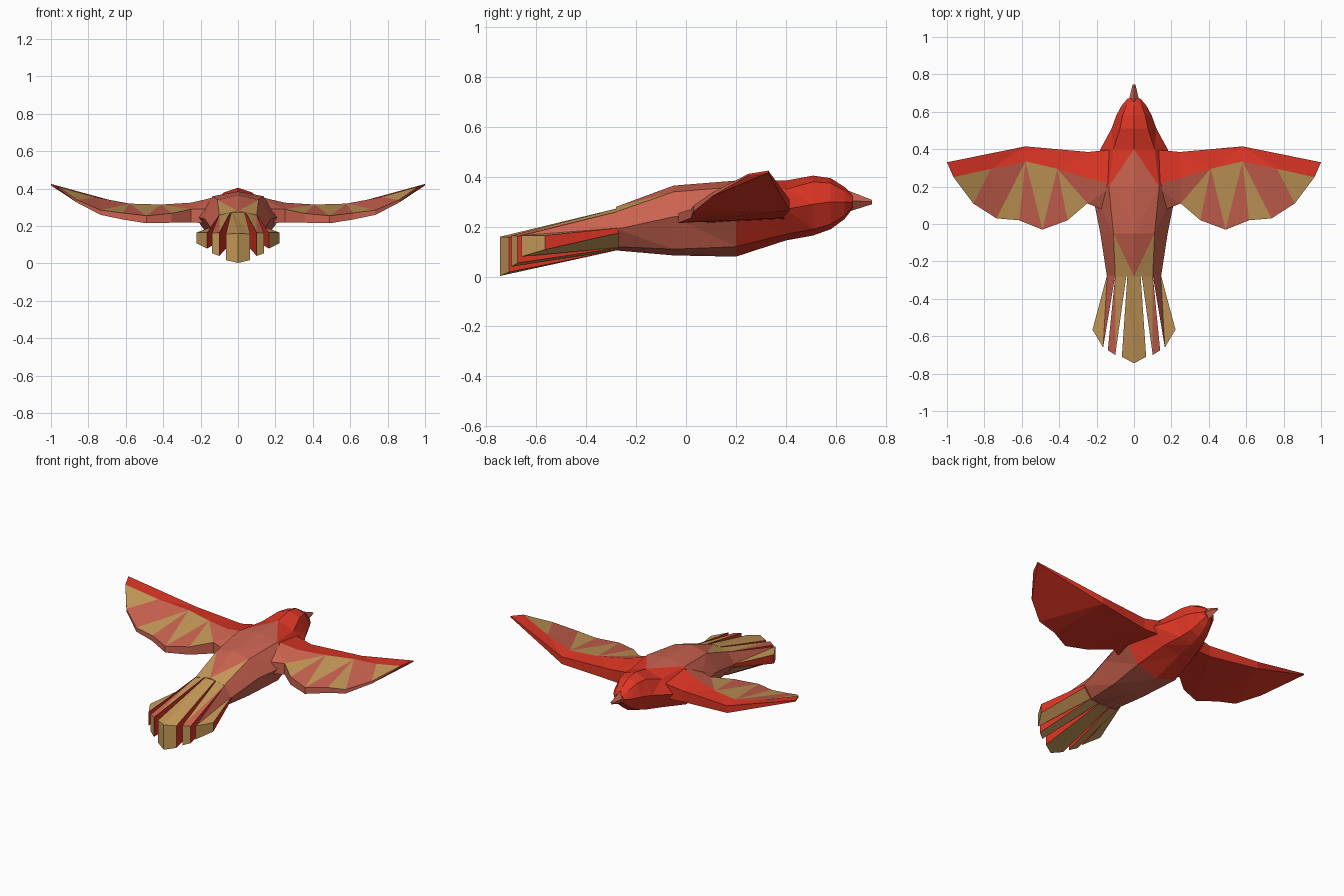
import bpy, bmesh

cube = bpy.data.objects.get("Cube")
if cube:
    bpy.data.objects.remove(cube)

RED, PINK, TAN = 0, 1, 2


def material(name, colour):
    m = bpy.data.materials.new(name)
    m.use_nodes = True
    m.diffuse_color = (*colour, 1)
    m.node_tree.nodes["Principled BSDF"].inputs["Base Color"].default_value = (*colour, 1)
    return m


MATS = [material("plumage red", (0.72, 0.036, 0.018)),
        material("plumage coral", (0.6, 0.125, 0.08)),
        material("plumage tan", (0.57, 0.32, 0.1))]


def finish(name, bm):
    bmesh.ops.remove_doubles(bm, verts=bm.verts, dist=0.0001)
    bmesh.ops.recalc_face_normals(bm, faces=bm.faces)
    mesh = bpy.data.meshes.new(name)
    bm.to_mesh(mesh)
    bm.free()
    for m in MATS:
        mesh.materials.append(m)
    obj = bpy.data.objects.new(name, mesh)
    bpy.context.collection.objects.link(obj)
    return obj


def face(bm, points, colour):
    f = bm.faces.new([bm.verts.new(p) for p in points])
    f.material_index = colour


# Body: half sections as y, top z, upper x z, side x z, lower x z, bottom z
SECTIONS = [
    (-0.28, 0.28, 0.1, 0.26, 0.145, 0.19, 0.09, 0.12, 0.105),
    (-0.05, 0.365, 0.11, 0.34, 0.18, 0.24, 0.11, 0.11, 0.085),
    (0.2, 0.385, 0.135, 0.36, 0.23, 0.25, 0.14, 0.12, 0.08),
    (0.4, 0.385, 0.11, 0.35, 0.18, 0.27, 0.11, 0.17, 0.145),
    (0.51, 0.405, 0.075, 0.38, 0.12, 0.29, 0.08, 0.19, 0.165),
    (0.58, 0.395, 0.06, 0.375, 0.095, 0.3, 0.06, 0.21, 0.19),
    (0.635, 0.36, 0.04, 0.345, 0.065, 0.3, 0.04, 0.245, 0.23),
    (0.67, 0.325, 0.02, 0.32, 0.035, 0.3, 0.02, 0.28, 0.275),
]


def half_ring(s, side):
    y, top, ux, uz, sx, sz, lx, lz, bottom = s
    return [(0, y, top), (side * ux, y, uz), (side * sx, y, sz),
            (side * lx, y, lz), (0, y, bottom)]


bm = bmesh.new()
for side in (1, -1):
    rings = [half_ring(s, side) for s in SECTIONS]
    for i, (a, b) in enumerate(zip(rings, rings[1:])):
        for j in range(4):
            base = PINK if i < 2 else RED
            back = TAN if (i, j) == (0, 0) else base
            fore = base
            if (i, j) == (2, 0):
                back = PINK          # mantle point runs up to the neck
                face(bm, (a[0], a[1], b[0]), PINK)
                face(bm, (a[1], b[1], b[0]), RED)
                continue
            face(bm, (a[j], b[j + 1], a[j + 1]) if j else (a[0], b[1], a[1]), back)
            face(bm, (a[j], b[j], b[j + 1]), fore)
    face(bm, rings[0], TAN)
    face(bm, rings[-1], RED)
finish("body", bm)

# Beak
bm = bmesh.new()
back = [(0, 0.65, 0.345), (0.03, 0.65, 0.305), (0, 0.65, 0.26), (-0.03, 0.65, 0.305)]
tip = [(0, 0.745, 0.308), (0.008, 0.745, 0.3), (0, 0.745, 0.29), (-0.008, 0.745, 0.3)]
for i in range(4):
    j = (i + 1) % 4
    face(bm, (back[i], back[j], tip[j], tip[i]), PINK)
face(bm, tip, PINK)
face(bm, back, PINK)
finish("beak", bm)

# Wings: leading edge, colour line and trailing edge from root to tip
LEAD = [(0.1, 0.4, 0.33), (0.245, 0.385, 0.305), (0.58, 0.415, 0.31), (1.0, 0.33, 0.425)]
LINE = [(0.1, 0.21, 0.36), (0.25, 0.245, 0.325), (0.41, 0.295, 0.315), (0.58, 0.335, 0.32),
        (0.765, 0.295, 0.355), (0.965, 0.25, 0.412)]
TRAIL = [(0.1, 0.05, 0.29), (0.25, 0.11, 0.29), (0.355, 0.02, 0.268), (0.49, -0.03, 0.255),
         (0.615, 0.02, 0.27), (0.735, 0.03, 0.285), (0.86, 0.11, 0.34), (0.965, 0.25, 0.412)]
LEAD_DROP = [0.1, 0.07, 0.045, 0.008]
TRAIL_DROP = [0.08, 0.07, 0.05, 0.04, 0.035, 0.025, 0.015, 0.006]


def lowered(points, drops):
    return [(x, y, z - d) for (x, y, z), d in zip(points, drops)]


def wing(name, side):
    bm = bmesh.new()

    def put(colour, *pts):
        face(bm, [(side * x, y, z) for x, y, z in pts], colour)

    low_lead, low_trail = lowered(LEAD, LEAD_DROP), lowered(TRAIL, TRAIL_DROP)
    # red leading band
    for lead, a, b in ((1, 0, 1), (1, 1, 2), (2, 2, 3), (2, 3, 4), (3, 4, 5)):
        put(RED, LEAD[lead], LINE[a], LINE[b])
    for a, line in ((0, 0), (1, 2), (2, 4)):
        put(RED, LEAD[a], LEAD[a + 1], LINE[line])
    # zigzag feathers: line index with trailing pair
    for s, t, colour in ((0, 0, PINK), (1, 1, PINK), (2, 1, TAN), (2, 2, PINK), (3, 3, PINK),
                         (3, 4, TAN), (4, 5, PINK), (4, 6, TAN)):
        if (s, t) == (1, 1):
            continue
        put(colour, LINE[s], TRAIL[t], TRAIL[t + 1])
    for s, t, colour in ((0, 1, PINK), (1, 1, PINK), (2, 3, TAN), (3, 5, PINK)):
        put(colour, LINE[s], LINE[s + 1], TRAIL[t])
    # edges and underside
    for i in range(len(TRAIL) - 1):
        put(PINK, TRAIL[i], TRAIL[i + 1], low_trail[i + 1], low_trail[i])
    for i in range(len(LEAD) - 1):
        put(RED, LEAD[i], LEAD[i + 1], low_lead[i + 1], low_lead[i])
    put(RED, LEAD[-1], LINE[-1], low_trail[-1], low_lead[-1])
    for lead, a, b in ((0, 0, 1), (1, 1, 2), (1, 2, 3), (2, 3, 4), (2, 4, 5), (2, 5, 6), (3, 6, 7)):
        put(RED, low_lead[lead], low_trail[a], low_trail[b])
    for a, t in ((0, 1), (1, 3), (2, 6)):
        put(RED, low_lead[a], low_lead[a + 1], low_trail[t])
    put(RED, LEAD[0], LINE[0], TRAIL[0], low_trail[0], low_lead[0])
    finish(name, bm)


wing("left_wing", 1)
wing("right_wing", -1)


# Tail feathers: tall wedges, outline ordered root, end, tip, end, root
def feather(name, outline, tops, bottoms, colours):
    bm = bmesh.new()
    top = [(x, y, z) for (x, y), z in zip(outline, tops)]
    low = [(x, y, z) for (x, y), z in zip(outline, bottoms)]
    n = len(top)
    for i in range(1, n - 1):
        face(bm, (top[0], top[i], top[i + 1]), colours[i - 1])
    face(bm, low, TAN)
    for i in range(n):
        j = (i + 1) % n
        is_end = outline[i][1] < -0.5 and outline[j][1] < -0.5
        face(bm, (top[i], top[j], low[j], low[i]), TAN if is_end else RED)
    finish(name, bm)


feather("middle_tail_feather",
        [(-0.035, -0.27), (-0.065, -0.71), (0, -0.745), (0.065, -0.71), (0.035, -0.27)],
        [0.275, 0.158, 0.16, 0.158, 0.275], [0.107, 0.018, 0.003, 0.018, 0.107], [TAN] * 3)
for side, word in ((1, "left"), (-1, "right")):
    feather(word + "_inner_tail_feather",
            [(side * x, y) for x, y in ((0.1, -0.27), (0.14, -0.675), (0.1, -0.7), (0.04, -0.27))],
            [0.26, 0.162, 0.165, 0.275], [0.115, 0.055, 0.04, 0.107], [PINK, TAN])
    feather(word + "_outer_tail_feather",
            [(side * x, y) for x, y in ((0.143, -0.27), (0.222, -0.565), (0.165, -0.66), (0.1, -0.27))],
            [0.195, 0.165, 0.165, 0.262], [0.175, 0.108, 0.08, 0.117], [TAN, PINK])
